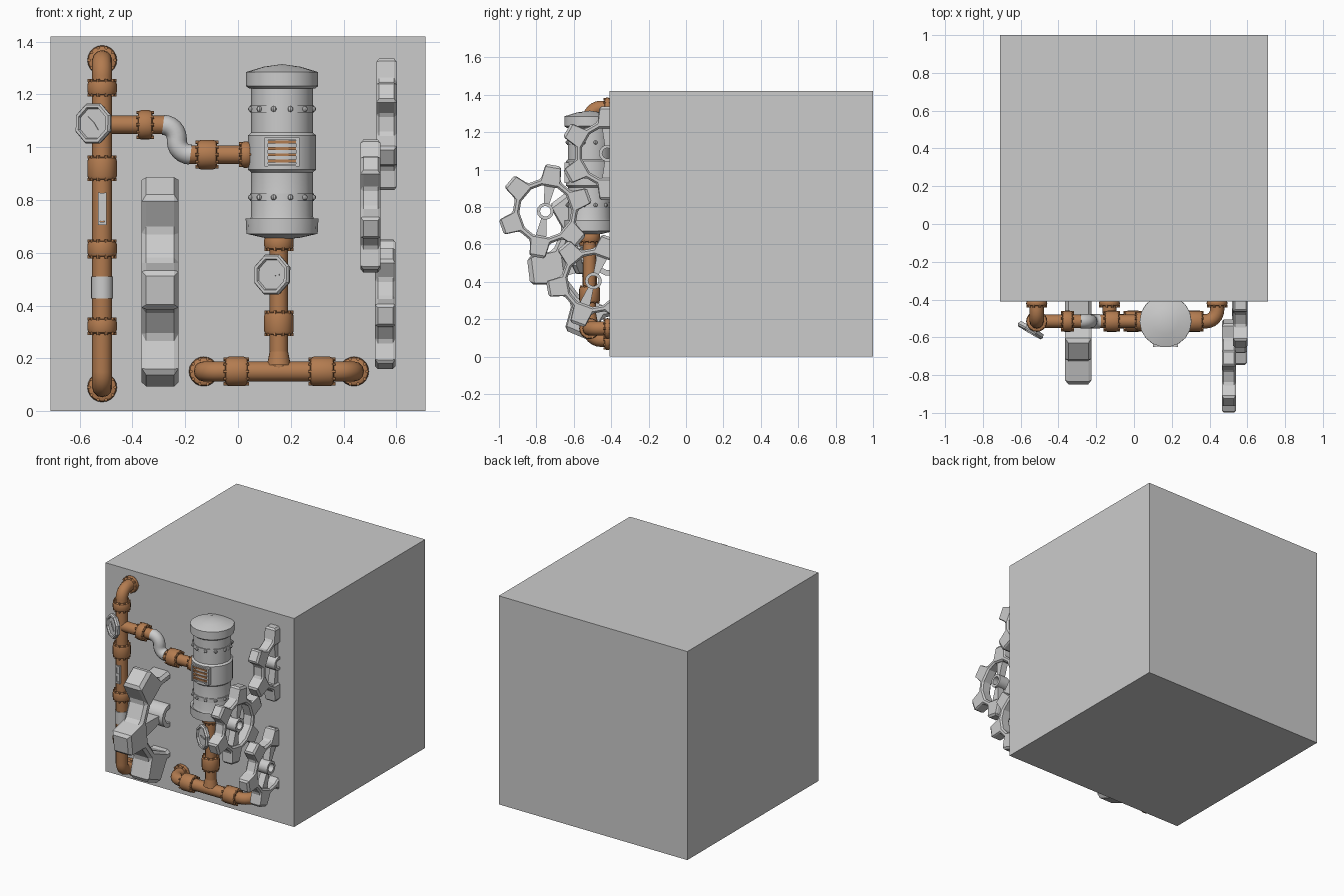
import bpy, bmesh, math
from mathutils import Vector, Matrix

if "Cube" in bpy.data.objects:
    bpy.data.objects.remove(bpy.data.objects["Cube"])

copper = bpy.data.materials.new("copper")
copper.diffuse_color = (0.45, 0.2, 0.08, 1)
copper.use_nodes = True
copper.node_tree.nodes["Principled BSDF"].inputs["Base Color"].default_value = copper.diffuse_color
PY = -0.515          # depth of the pipe run
WALL = -0.41         # front wall plane


def finish(name, bm, mat=None, smooth=True, matrix=None):
    bmesh.ops.remove_doubles(bm, verts=bm.verts, dist=1e-5)
    bmesh.ops.recalc_face_normals(bm, faces=bm.faces)
    me = bpy.data.meshes.new(name)
    bm.to_mesh(me)
    bm.free()
    ob = bpy.data.objects.new(name, me)
    bpy.context.collection.objects.link(ob)
    if matrix:
        ob.matrix_world = matrix
    if mat:
        me.materials.append(mat)
    if smooth:
        bpy.ops.object.select_all(action='DESELECT')
        ob.select_set(True)
        bpy.context.view_layer.objects.active = ob
        bpy.ops.object.shade_smooth_by_angle(angle=math.radians(35))
    return ob


def place(loc, axis):
    return Matrix.Translation(loc) @ Vector(axis).to_track_quat('Z', 'Y').to_matrix().to_4x4()


def spin(bm, profile, segs, phase=0.0):
    rings = [[bm.verts.new((r * math.cos(2 * math.pi * (k + phase) / segs),
                            r * math.sin(2 * math.pi * (k + phase) / segs), z))
              for k in range(segs)] for r, z in profile]
    for a, b in zip(rings, rings[1:]):
        for k in range(segs):
            j = (k + 1) % segs
            bm.faces.new((a[k], a[j], b[j], b[k]))


def lathe(name, profile, segs, loc, axis=(0, 0, 1), mat=None, smooth=True, phase=0.0):
    bm = bmesh.new()
    spin(bm, profile, segs, phase)
    bmesh.ops.dissolve_degenerate(bm, edges=bm.edges, dist=1e-6)
    return finish(name, bm, mat, smooth, place(loc, axis))


def box(name, lo, hi, mat=None):
    bm = bmesh.new()
    lo, hi = Vector(lo), Vector(hi)
    bmesh.ops.create_cube(bm, size=1, matrix=Matrix.Translation((lo + hi) / 2) @ Matrix.Diagonal((*(hi - lo), 1)))
    return finish(name, bm, mat, False)


def pipe(name, pts, r=0.035, mat=copper):
    cu = bpy.data.curves.new(name, 'CURVE')
    cu.dimensions, cu.bevel_depth, cu.bevel_resolution, cu.use_fill_caps = '3D', r, 4, True
    sp = cu.splines.new('POLY')
    sp.points.add(len(pts) - 1)
    for p, c in zip(sp.points, pts):
        p.co = (*c, 1)
    ob = bpy.data.objects.new(name, cu)
    bpy.context.collection.objects.link(ob)
    cu.materials.append(mat) if mat else None
    bpy.ops.object.select_all(action='DESELECT')
    ob.select_set(True)
    bpy.context.view_layer.objects.active = ob
    bpy.ops.object.convert(target='MESH')
    bpy.ops.object.shade_smooth_by_angle(angle=math.radians(35))


def bend(corner, a, b, r, n=6):
    """Quarter bend about a corner, from direction a to direction b."""
    c, a, b = Vector(corner), Vector(a), Vector(b)
    o = c + (a + b) * r
    return [o - b * r * math.cos(t) - a * r * math.sin(t) for t in (i * math.pi / 2 / n for i in range(n + 1))]


def coupling(name, loc, axis, length, r=0.056):
    h, e = length / 2, 0.014
    bm = bmesh.new()
    spin(bm, [(0, -h), (r - .009, -h), (r - .004, -h + .003), (r, -h + e), (r, h - e),
              (r - .004, h - .003), (r - .009, h), (0, h)], 20)
    for k in range(10):                       # bolt heads on both rims
        for s in (-1, 1):
            m = Matrix.Rotation(2 * math.pi * k / 10, 4, 'Z') @ Matrix.Translation((r - .007, 0, s * h))
            bmesh.ops.create_cone(bm, cap_ends=True, segments=6, radius1=.0065, radius2=.0065, depth=.012, matrix=m)
    finish(name, bm, copper, True, place(loc, axis))


def gauge(name, x, z, needle):
    n = Vector((-0.5, -0.85, 0.05)).normalized()
    loc = Vector((x, -0.562, z))
    lathe(name, [(0, -.014), (.076, -.014), (.082, .004), (.076, .014), (.064, .014), (.06, .004), (0, .004)],
          8, loc, n, None, False, 0.5)
    lathe(name + "_stem", [(0, -.05), (.02, -.05), (.02, -.01), (0, -.01)], 10, loc, n)
    bm = bmesh.new()
    q = [bm.verts.new(v) for v in ((-.035, 0, .008), (0, -.006, .008), (.035, -.003, .008), (.035, .003, .008), (0, .006, .008))]
    top = bmesh.ops.extrude_face_region(bm, geom=[bm.faces.new(q)])['geom']
    bmesh.ops.translate(bm, vec=(0, 0, -.006), verts=[v for v in top if isinstance(v, bmesh.types.BMVert)])
    # local frame with +Y kept upright
    up = Vector((0, 0, 1))
    right = up.cross(n).normalized()
    up = n.cross(right)
    rot = Matrix((right, up, n)).transposed().to_4x4()
    finish(name + "_needle", bm, None, False, Matrix.Translation(loc) @ rot @ Matrix.Rotation(needle, 4, 'Z'))


def gear(name, x0, x1, y, z, R, phase):
    """Six-toothed spoked wheel, axis along x; phase is measured in the y-z plane."""
    s, h, ph = R / 0.25, (x1 - x0) / 2, math.radians(phase)
    bm = bmesh.new()

    def polar(r, side, a):
        return Vector((r * math.cos(a) - side * math.sin(a), r * math.sin(a) + side * math.cos(a)))
    outer, inner = [], []
    for k in range(6):
        a = ph + k * math.pi / 3
        for r, w in ((.167, -.053), (.25, -.042), (.25, .042), (.167, .053)):
            outer.append(polar(r * s, w * s, a))
            inner.append(polar(.133 * s, (.042 if abs(w) > .05 else .022) * s * (1 if w > 0 else -1), a))
    loops = [[bm.verts.new((sx, p.x, p.y)) for p in lp] for sx, lp in ((-h, outer), (h, outer), (h, inner), (-h, inner))]
    for i in range(4):
        A, B = loops[i], loops[(i + 1) % 4]
        for k in range(24):
            j = (k + 1) % 24
            bm.faces.new((A[k], A[j], B[j], B[k]))
    bmesh.ops.recalc_face_normals(bm, faces=bm.faces)
    ob = finish(name, bm, None, False, Matrix.Translation(((x0 + x1) / 2, y, z)))
    bev = ob.modifiers.new("edge_bevel", 'BEVEL')
    bev.width, bev.segments, bev.limit_method, bev.angle_limit = .01 * s, 1, 'ANGLE', math.radians(40)
    # tapered spokes
    bm = bmesh.new()
    for a in (ph, ph + math.pi):
        pts = [polar(r * s, w * s, a) for r, w in ((.036, -.014), (.145, -.03), (.145, .03), (.036, .014))]
        f, b = ([bm.verts.new((sx * h * .6, p.x, p.y)) for p in pts] for sx in (-1, 1))
        bm.faces.new(f)
        bm.faces.new(b)
        for k in range(4):
            bm.faces.new((f[k], f[(k + 1) % 4], b[(k + 1) % 4], b[k]))
    finish(name + "_spokes", bm, None, False, Matrix.Translation(((x0 + x1) / 2, y, z)))
    ri, ro = .028 * s, .045 * s
    lathe(name + "_hub", [(ri, -h), (ro, -h), (ro, h), (ri, h), (ri, -h)], 14, ((x0 + x1) / 2, y, z), (1, 0, 0))


# block the machinery is mounted on
box("block", (-.71, WALL, 0), (.71, 1, 1.42))

# left standpipe, bent into the wall at both ends
LX = -.515
up, down, back = (0, 0, 1), (0, 0, -1), (0, 1, 0)
pipe("standpipe", [(LX, WALL + .02, .09)] + bend((LX, PY, .09), back, up, .06)
     + bend((LX, PY, 1.33), down, back, .06) + [(LX, WALL + .02, 1.33)], .038)
for i, (z, l) in enumerate(((1.225, .055), (.92, .085), (.615, .06), (.322, .055))):
    coupling(f"standpipe_coupling_{i}", (LX, PY, z), up, l)
lathe("standpipe_sleeve", [(0, -.042), (.042, -.042), (.042, .042), (0, .042)], 20, (LX, PY, .468))
# sight glass frame
box("sight_glass_back", (LX - .01, -.557, .72), (LX + .01, PY, .82))
for s in (-1, 1):
    box("sight_glass_side", (LX + s * .012 - .004, -.562, .708), (LX + s * .012 + .004, PY, .828))
    box("sight_glass_end", (LX - .016, -.562, .766 + s * .055 - .005), (LX + .016, PY, .766 + s * .055 + .005))
box("sight_glass_bar", (LX - .012, -.562, .757), (LX + .012, PY, .775))

# branch to the tank with a grey S-bend
pipe("branch_upper", [(LX, PY, 1.085), (-.27, PY, 1.085)])
coupling("branch_coupling_upper", (-.352, PY, 1.085), (1, 0, 0), .055)
S = bend((-.232, PY, 1.085), (-1, 0, 0), down, .052) + bend((-.232, PY, .972), up, (1, 0, 0), .052)
pipe("s_bend", S, .038, None)
pipe("branch_lower", [(-.19, PY, .972), (.08, PY, .972)])
coupling("branch_coupling_lower", (-.117, PY, .972), (1, 0, 0), .075)
coupling("tank_inlet_collar", (.03, PY, .972), (1, 0, 0), .04, .05)

# tank
TX, TY = .167, -.515
lathe("tank", [(0, .65), (.07, .657), (.135, .672), (.138, .73), (.122, .722), (.117, .74), (.117, .905),
               (.129, .915), (.129, 1.045), (.117, 1.055), (.117, 1.225), (.124, 1.222), (.137, 1.232),
               (.137, 1.285), (.07, 1.305), (0, 1.315)], 18, (TX, TY, 0))
for z in (.81, 1.145):
    lathe("tank_band", [(.11, -.014), (.122, -.014), (.122, .014), (.11, .014), (.11, -.014)], 18, (TX, TY, z))
    bm = bmesh.new()
    for k in range(12):
        a = 2 * math.pi * (k + .5) / 12
        bmesh.ops.create_uvsphere(bm, u_segments=8, v_segments=5, radius=.011,
                                  matrix=Matrix.Translation((.122 * math.cos(a), .122 * math.sin(a), 0)))
    finish("tank_band_bolts", bm, None, True, Matrix.Translation((TX, TY, z)))
# vent window on the tank
for s in (-1, 1):
    box("vent_side", (TX + s * .06 - .007, -.65, .927), (TX + s * .06 + .007, -.6, 1.037))
    box("vent_end", (TX - .06, -.648, .982 + s * .05 - .004), (TX + .06, -.6, .982 + s * .05 + .004))
for k in range(4):
    box("vent_slat", (TX - .055, -.647, .942 + k * .024), (TX + .055, -.62, .953 + k * .024), copper)

# outlet pipe and bottom tee
OX = .155
pipe("outlet_pipe", [(OX, PY, .15), (OX, PY, .66)])
coupling("outlet_collar", (OX, PY, .638), up, .05)
coupling("outlet_coupling", (OX, PY, .332), up, .085)
lathe("tee_boss", [(.045, -.02), (.035, .03)], 20, (OX, PY, .195), up, copper)
pipe("bottom_pipe", [(-.13, WALL + .02, .15)] + bend((-.13, PY, .15), back, (1, 0, 0), .06)
     + bend((.44, PY, .15), (-1, 0, 0), back, .06) + [(.44, WALL + .02, .15)], .038)
for x, l in ((-.006, .085), (.318, .09)):
    coupling("bottom_coupling", (x, PY, .15), (1, 0, 0), l)

# wall flanges where pipes enter the block
for x, z in ((LX, .09), (LX, 1.33), (-.13, .15), (.44, .15)):
    coupling("wall_flange", (x, WALL - .01, z), back, .03)

# pressure gauges
gauge("upper_gauge", -.547, 1.09, math.radians(135))
gauge("lower_gauge", .13, .517, 0)

# gears
gear("large_gear", -.365, -.225, -.415, .51, .43, 187)
gear("upper_gear", .525, .602, -.42, 1.087, .25, 90)
gear("middle_gear", .465, .54, -.752, .777, .25, 80)
gear("lower_gear", .52, .597, -.495, .405, .25, 70)
